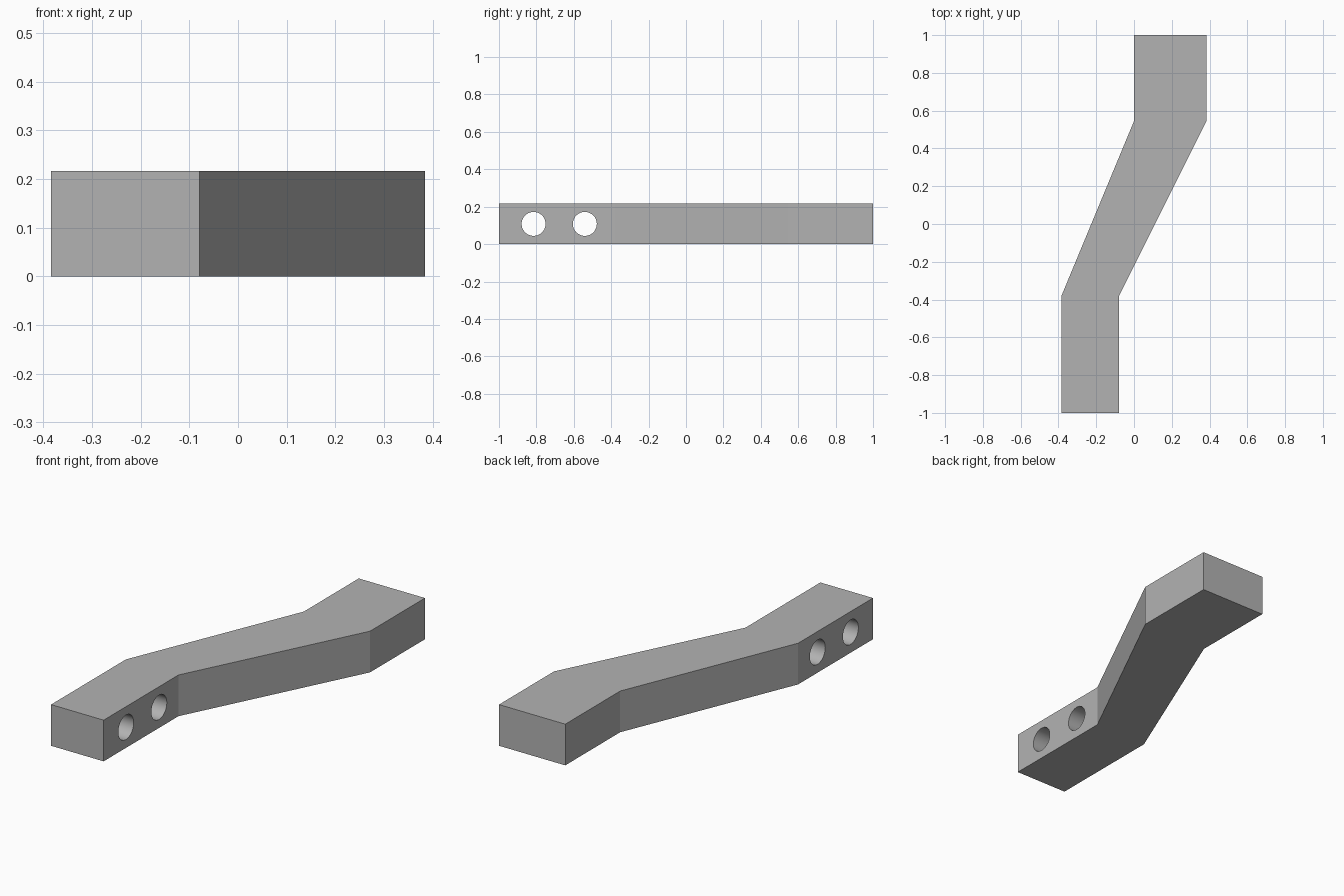
import bpy, bmesh, math

cube = bpy.data.objects.get("Cube")
if cube:
    bpy.data.objects.remove(cube, do_unlink=True)

HEIGHT = 0.216
HOLE_RADIUS = 0.064

grey = bpy.data.materials.new("plain_grey")
grey.use_nodes = True
colour = (0.45, 0.45, 0.45, 1)
grey.diffuse_color = colour
grey.node_tree.nodes["Principled BSDF"].inputs["Base Color"].default_value = colour

# Cranked bar: plan outline extruded upwards
outline = [(-0.384, -1), (-0.079, -1), (-0.079, -0.38), (0.384, 0.545),
           (0.384, 1), (0, 1), (0, 0.545), (-0.384, -0.38)]
bm = bmesh.new()
base = bm.faces.new([bm.verts.new((x, y, 0)) for x, y in outline])
top = bmesh.ops.extrude_face_region(bm, geom=[base])["geom"]
bmesh.ops.translate(bm, vec=(0, 0, HEIGHT),
                    verts=[v for v in top if isinstance(v, bmesh.types.BMVert)])
bmesh.ops.recalc_face_normals(bm, faces=bm.faces)
mesh = bpy.data.meshes.new("cranked_bar")
bm.to_mesh(mesh)
bm.free()
mesh.materials.append(grey)
bar = bpy.data.objects.new("cranked_bar", mesh)
bpy.context.collection.objects.link(bar)


# Two round holes across the narrow end
def drill(y):
    bpy.ops.mesh.primitive_cylinder_add(
        vertices=64, radius=HOLE_RADIUS, depth=0.6,
        location=(-0.23, y, HEIGHT / 2), rotation=(0, math.pi / 2, 0))
    cutter = bpy.context.object
    cutter.name = "hole_cutter"
    cutter.hide_render = True
    cutter.data.materials.append(grey)
    cut = bar.modifiers.new("hole", 'BOOLEAN')
    cut.operation = 'DIFFERENCE'
    cut.solver = 'EXACT'
    cut.object = cutter
    bpy.context.view_layer.objects.active = bar
    bpy.ops.object.modifier_apply(modifier=cut.name)
    bpy.data.objects.remove(cutter, do_unlink=True)


for y in (-0.815, -0.541):
    drill(y)

# Smooth hole walls, crisp bar edges
bpy.ops.object.select_all(action='DESELECT')
bar.select_set(True)
bpy.context.view_layer.objects.active = bar
bpy.ops.object.shade_smooth_by_angle(angle=math.radians(20))
